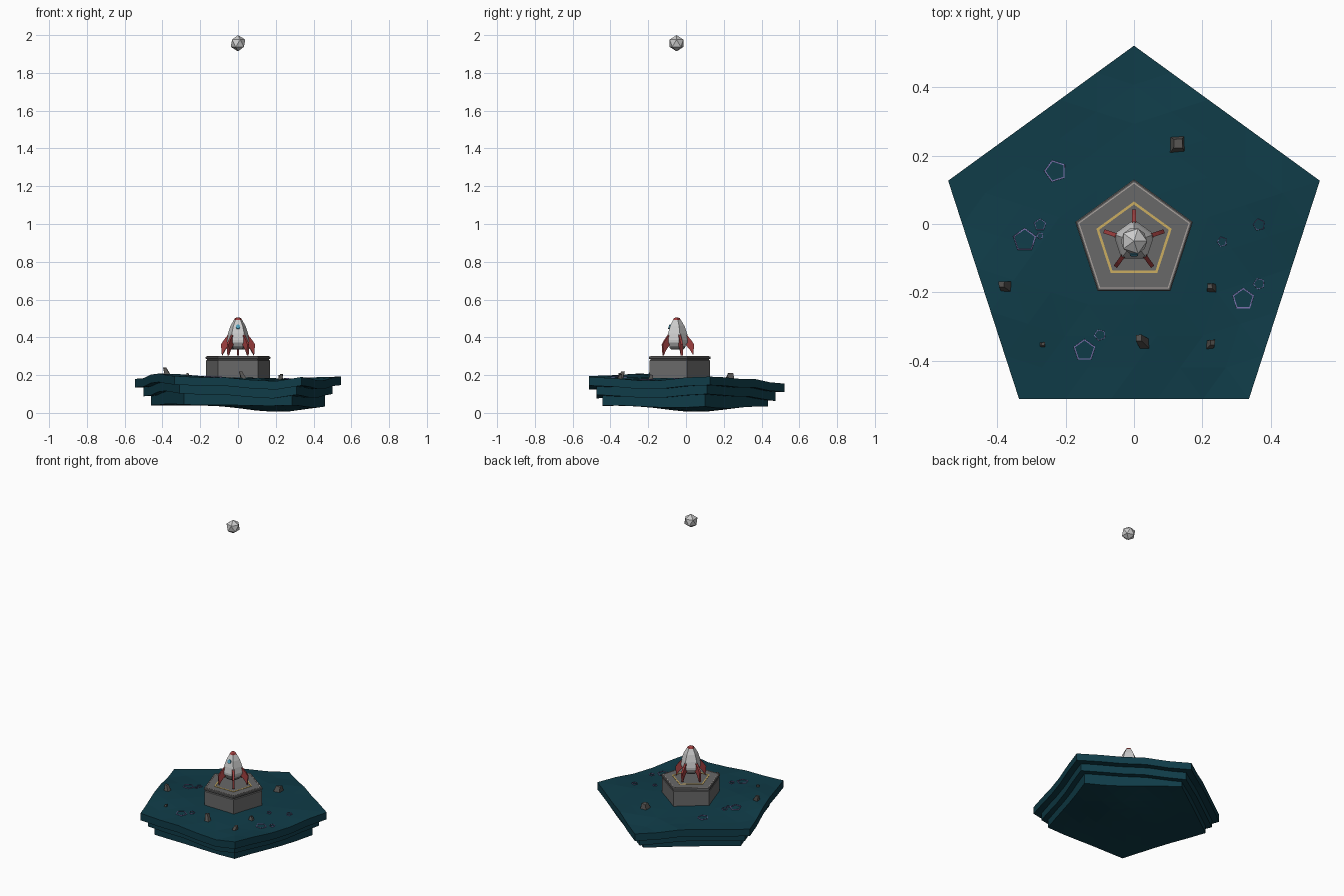
import bpy, bmesh, math, random
from mathutils import Vector, Matrix

if "Cube" in bpy.data.objects:
    bpy.data.objects.remove(bpy.data.objects["Cube"])

random.seed(4)
CY = -0.05  # shared vertical axis of island, pad, rocket and moon


def material(name, rgb):
    m = bpy.data.materials.new(name)
    m.diffuse_color = (*rgb, 1)
    m.use_nodes = True
    m.node_tree.nodes["Principled BSDF"].inputs["Base Color"].default_value = m.diffuse_color
    return m


TEAL = material("teal", (0.005, 0.045, 0.065))
STONE = material("dark_stone", (0.09, 0.085, 0.08))
PAD = material("pad_grey", (0.14, 0.14, 0.14))
RIM = material("pad_rim", (0.4, 0.36, 0.34))
GOLD = material("gold", (0.6, 0.42, 0.12))
PURPLE = material("purple", (0.2, 0.17, 0.42))
HULL = material("hull", (0.55, 0.55, 0.55))
RED = material("red", (0.35, 0.05, 0.05))
BLUE = material("blue", (0.08, 0.35, 0.5))


def finish(bm, name, mat=None):
    bmesh.ops.recalc_face_normals(bm, faces=bm.faces)
    me = bpy.data.meshes.new(name)
    bm.to_mesh(me)
    bm.free()
    ob = bpy.data.objects.new(name, me)
    bpy.context.collection.objects.link(ob)
    if mat:
        me.materials.append(mat)
    return ob


def pent(r, i, turn=0.0):
    a = math.pi / 2 + turn + i * math.tau / 5
    return r * math.cos(a), r * math.sin(a)


def lathe5(name, profile, mat, centre=(0, CY), closed=False, turn=0.0, ground=None):
    """Five-sided stack of (radius, z) rings; closed joins last ring to first."""
    bm = bmesh.new()
    rings = []
    for r, z in profile:
        ring = []
        for i in range(5):
            x, y = pent(r, i, turn)
            x, y = x + centre[0], y + centre[1]
            ring.append(bm.verts.new((x, y, z + (ground(x, y) if ground else 0))))
        rings.append(ring)
    pairs = list(zip(rings, rings[1:])) + ([(rings[-1], rings[0])] if closed else [])
    for a, b in pairs:
        for i in range(5):
            j = (i + 1) % 5
            bm.faces.new((a[i], a[j], b[j], b[i]))
    if not closed:
        bm.faces.new(rings[0])
        bm.faces.new(rings[-1])
    return finish(bm, name, mat)


# Rolling ground height, blended from a few spot heights
SPOTS = [(-.545, .125, .18), (-.40, -.25, .208), (-.34, -.51, .195), (.2, -.51, .168),
         (.34, -.51, .19), (.545, .125, .192), (0, .52, .155), (0, -.1, .188),
         (-.15, -.5, .188), (.44, -.2, .172), (.27, .32, .18), (-.27, .32, .18)]


def ground(x, y):
    w = [(1 / ((x - a) ** 2 + (y - b) ** 2 + 1e-4) ** 1.5, z) for a, b, z in SPOTS]
    return sum(k * z for k, z in w) / sum(k for k, _ in w)


def underside(x, y):
    dip = math.exp(-((x - .2) ** 2 + (y - .05) ** 2) / .05)
    return 0.25 * (ground(x, y) - .18) + .04 - .036 * dip


# Island: three stepped pentagonal slabs with a faceted rolling surface
def slab(name, r, top, bottom, n=5):
    bm = bmesh.new()
    for h in (top, bottom):
        for i in range(5):
            a, b = Vector(pent(r, i)), Vector(pent(r, i + 1))
            grid = {}
            for u in range(n + 1):
                for v in range(n + 1 - u):
                    p = a * (u / n) + b * (v / n)
                    grid[u, v] = bm.verts.new((p.x, p.y + CY, h(p.x, p.y + CY)))
            for u in range(n):
                for v in range(n - u):
                    bm.faces.new((grid[u, v], grid[u + 1, v], grid[u, v + 1]))
                    if u + v < n - 1:
                        bm.faces.new((grid[u + 1, v], grid[u + 1, v + 1], grid[u, v + 1]))
    bmesh.ops.remove_doubles(bm, verts=bm.verts, dist=1e-5)
    rim = [e for e in bm.edges if e.is_boundary]
    bmesh.ops.bridge_loops(bm, edges=rim)
    return finish(bm, name, TEAL)


slab("island_top", .572, ground, lambda x, y: ground(x, y) - .045)
slab("island_middle", .525, lambda x, y: ground(x, y) - .04, lambda x, y: ground(x, y) - .092)
slab("island_bottom", .485, lambda x, y: ground(x, y) - .085, underside)

# Landing pad with grooved rim and painted lines
lathe5("pad_body", [(.178, .15), (.178, .277), (.172, .28), (.172, .285),
                    (.181, .287), (.181, .296), (.177, .299)], PAD)
for nm, r, w, mat in (("pad_edge_line", .172, .004, RIM), ("pad_gold_line", .116, .009, GOLD)):
    lathe5(nm, [(r, .297), (r, .301), (r - w, .301), (r - w, .297)], mat, closed=True)

# Rocket: nozzle, hull, nose, window
lathe5("rocket_nozzle", [(.035, .335), (.045, .345), (.05, .362)], PAD)
lathe5("rocket_hull", [(.048, .355), (.062, .372), (.063, .385), (.056, .42),
                       (.042, .46), (.023, .492)], HULL)
lathe5("rocket_nose", [(.0235, .491), (.017, .501), (.006, .506)], RED)

bm = bmesh.new()
bmesh.ops.create_cone(bm, cap_ends=True, segments=10, radius1=.012, radius2=.012, depth=.012,
                      matrix=Matrix.Translation((0, CY - .036, .455))
                      @ Matrix.Rotation(math.radians(70), 4, 'X'))
finish(bm, "rocket_window", BLUE)

# Five swept fins on the hull corners
FIN = [(.05, .418), (.078, .385), (.093, .362), (.088, .305), (.07, .335), (.05, .358)]
for i in range(5):
    bm = bmesh.new()
    loops = [[bm.verts.new((r, s * .006, z)) for r, z in FIN] for s in (-1, 1)]
    for lp in loops:
        bm.faces.new(lp)
    for k in range(len(FIN)):
        m = (k + 1) % len(FIN)
        bm.faces.new((loops[0][k], loops[0][m], loops[1][m], loops[1][k]))
    bmesh.ops.rotate(bm, verts=bm.verts,
                     matrix=Matrix.Rotation(math.pi / 2 + i * math.tau / 5, 3, 'Z'))
    bmesh.ops.translate(bm, verts=bm.verts, vec=(0, CY, 0))
    finish(bm, f"rocket_fin_{i + 1}", RED)

# Crater rings lying on the ground: x, y, radius, turn
CRATERS = [(-.23, .155, .034, .3), (-.32, -.047, .036, 0), (-.275, -.002, .019, 0),
           (-.275, -.034, .011, .5), (.32, -.22, .034, 0), (.366, -.175, .018, .4),
           (.366, -.002, .019, .2), (-.145, -.37, .034, 0), (-.1, -.325, .018, .4),
           (.258, -.052, .016, .3)]
for i, (x, y, r, t) in enumerate(CRATERS):
    w = .005 if r > .03 else .003
    lathe5(f"crater_ring_{i + 1}", [(r, -.003), (r - .001, .004), (r - w, .004), (r - w, -.003)],
           PURPLE, (x, y), True, t, ground)

# Leaning tapered rock shards: x, y, half width, half depth, height, lean x, lean y
ROCKS = [(-.372, -.187, .02, .02, .042, -.016, .01), (.125, .23, .03, .03, .035, .004, .006),
         (.23, -.19, .019, .018, .025, -.008, .008), (.22, -.355, .017, .018, .03, .01, .008),
         (.035, -.355, .02, .022, .045, -.02, .022), (-.27, -.355, .013, .011, .018, .004, .004)]
for i, (x, y, w, d, h, lx, ly) in enumerate(ROCKS):
    bm = bmesh.new()
    bmesh.ops.create_cube(bm, size=2)
    for v in bm.verts:
        up = v.co.z > 0
        k = .4 if up else .85
        v.co = (x + v.co.x * w * k * random.uniform(.8, 1.15) + (lx if up else 0),
                y + v.co.y * d * k * random.uniform(.8, 1.15) + (ly if up else 0),
                ground(x, y) + (h * random.uniform(.7, 1) if up else -.012))
    finish(bm, f"rock_{i + 1}", STONE)

# Small faceted moon high above the rocket
bm = bmesh.new()
bmesh.ops.create_icosphere(bm, subdivisions=1, radius=.043,
                           matrix=Matrix.Translation((0, CY, 1.957)))
finish(bm, "floating_moon", HULL)
